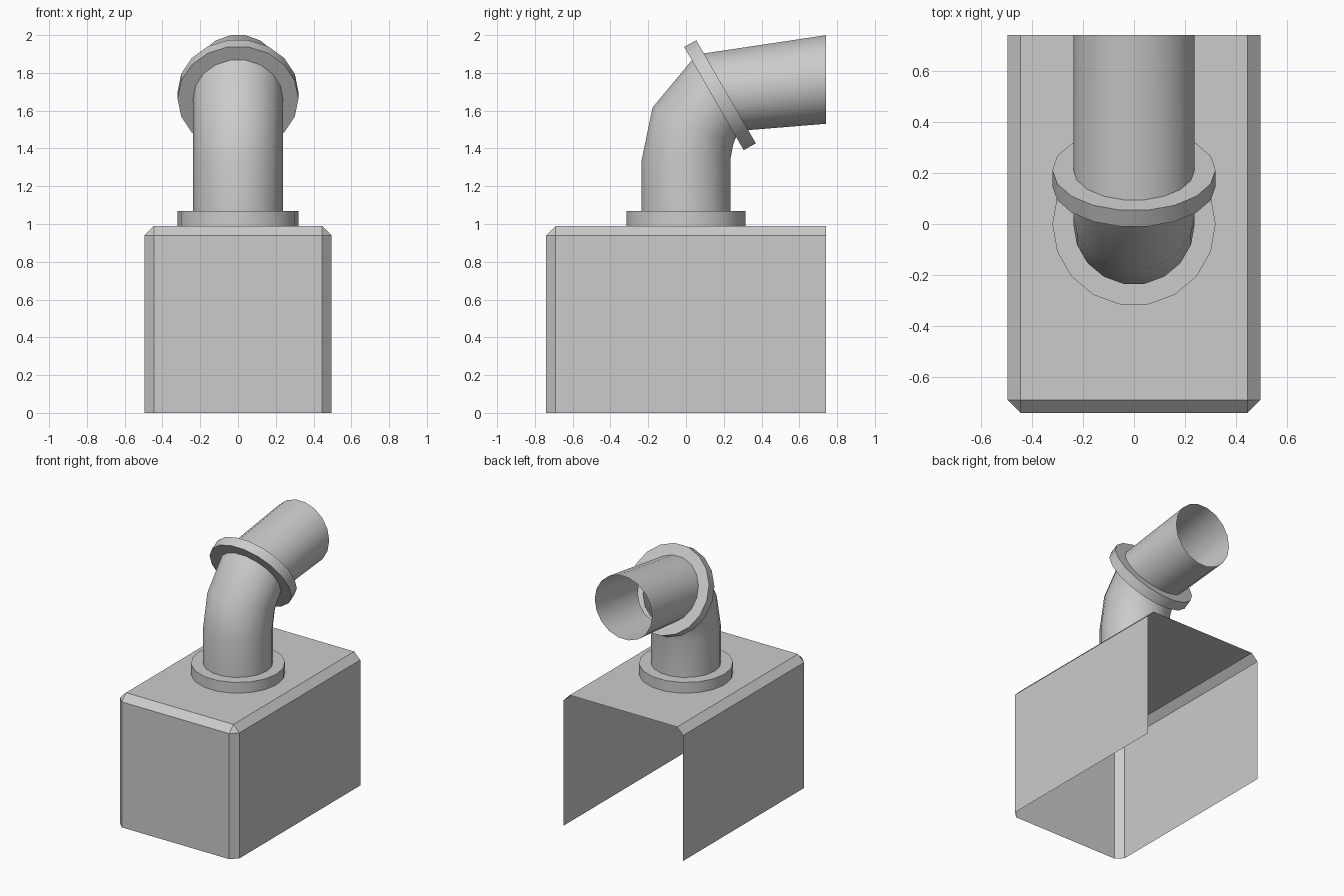
import bpy, bmesh, math
from mathutils import Vector

if "Cube" in bpy.data.objects:
    bpy.data.objects.remove(bpy.data.objects["Cube"])

SIDES = 18
R_PIPE, R_FLANGE = 0.238, 0.32


def finish(bm, name, smooth=None):
    bmesh.ops.recalc_face_normals(bm, faces=bm.faces)
    me = bpy.data.meshes.new(name)
    bm.to_mesh(me)
    bm.free()
    ob = bpy.data.objects.new(name, me)
    bpy.context.collection.objects.link(ob)
    if smooth:
        bpy.ops.object.select_all(action='DESELECT')
        bpy.context.view_layer.objects.active = ob
        ob.select_set(True)
        bpy.ops.object.shade_smooth_by_angle(angle=math.radians(smooth))
    return ob


def loft(name, rings):
    """Skin open tube through rings of (y, z, tilt in degrees, radius)."""
    bm = bmesh.new()
    loops = []
    for y, z, tilt, r in rings:
        t = math.radians(tilt)
        v_axis = Vector((0, math.cos(t), -math.sin(t)))
        loop = []
        for i in range(SIDES):
            a = 2 * math.pi * i / SIDES
            loop.append(bm.verts.new(Vector((r * math.cos(a), y, z)) + v_axis * r * math.sin(a)))
        loops.append(loop)
    for a, b in zip(loops, loops[1:]):
        for i in range(SIDES):
            j = (i + 1) % SIDES
            bm.faces.new((a[i], a[j], b[j], b[i]))
    return finish(bm, name, 30)


# Housing: chamfered box, open at the back and the bottom
bm = bmesh.new()
bmesh.ops.create_cube(bm, size=1)
for v in bm.verts:
    v.co = (v.co.x * 0.99, v.co.y * 1.48, (v.co.z + 0.5) * 0.99)
bm.normal_update()
bmesh.ops.delete(bm, geom=[f for f in bm.faces if f.normal.z < -0.5 or f.normal.y > 0.5],
                 context='FACES')
bmesh.ops.bevel(bm, geom=[e for e in bm.edges if len(e.link_faces) == 2],
                offset=0.05, segments=1, affect='EDGES', profile=0.5)
finish(bm, "housing")

# Base flange: rim and annular top
loft("base_flange", [(0, 0.99, 0, R_FLANGE), (0, 1.07, 0, R_FLANGE), (0, 1.07, 0, R_PIPE)])

# Elbow pipe bending 60 degrees towards the back
JOINT = (0.148, 1.664)
loft("elbow_pipe", [(0, 1.07, 0, R_PIPE), (0, 1.34, 0, R_PIPE),
                    (0.037, 1.521, 24, R_PIPE), (*JOINT, 60, R_PIPE)])

# Upper flange: tilted collar
OUT = (0.212, 1.70)
loft("upper_flange", [(*JOINT, 60, R_PIPE), (*JOINT, 60, R_FLANGE),
                      (*OUT, 60, R_FLANGE), (*OUT, 60, R_PIPE)])

# Outlet pipe ending in a vertical open mouth
loft("outlet_pipe", [(*OUT, 60, R_PIPE), (0.74, 1.765, 90, R_PIPE)])
